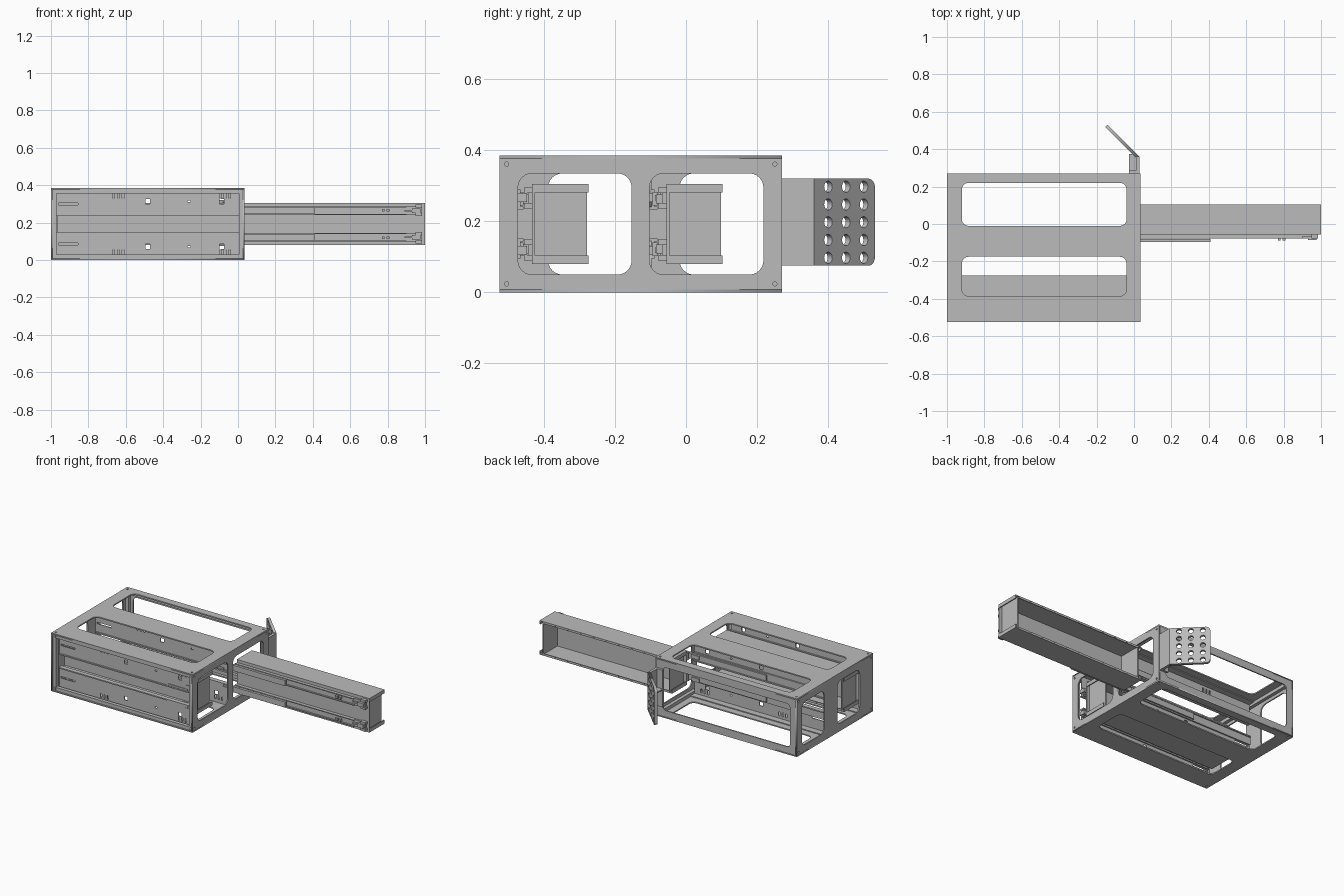
import bpy, math
from mathutils import Matrix, Vector

cube = bpy.data.objects.get("Cube")
if cube:
    bpy.data.objects.remove(cube, do_unlink=True)

steel = bpy.data.materials.new("steel_gray")
steel.use_nodes = True
tone = (0.5, 0.5, 0.5, 1)
steel.diffuse_color = tone
steel.node_tree.nodes["Principled BSDF"].inputs["Base Color"].default_value = tone

MID = 0.1925          # mirror height of the whole unit
H = 2 * MID
X0, X1, Y0, Y1 = -1.0, 0.035, -0.525, 0.27
T = 0.008             # sheet thickness


def add_mesh(name, mesh):
    obj = bpy.data.objects.new(name, mesh)
    bpy.context.collection.objects.link(obj)
    mesh.materials.clear()
    mesh.materials.append(steel)
    return obj


def box(name, x, y, z):
    """Box from (min, max) pairs."""
    verts = [(a, b, c) for a in x for b in y for c in z]
    faces = [(0, 1, 3, 2), (4, 6, 7, 5), (0, 4, 5, 1),
             (2, 3, 7, 6), (0, 2, 6, 4), (1, 5, 7, 3)]
    mesh = bpy.data.meshes.new(name)
    mesh.from_pydata(verts, [], faces)
    return add_mesh(name, mesh)


def mirrored(name, x, y, z):
    """Upper box and its copy below the mid height."""
    box("upper_" + name, x, y, z)
    box("lower_" + name, x, y, (H - z[1], H - z[0]))


def rounded(u, v, radii):
    """Rounded rectangle outline."""
    if not isinstance(radii, tuple):
        radii = (radii,) * 4
    pts = []
    corners = [(u[1], v[1], -1, -1), (u[0], v[1], 1, -1),
               (u[0], v[0], 1, 1), (u[1], v[0], -1, 1)]
    for i, ((cu, cv, su, sv), r) in enumerate(zip(corners, radii)):
        if r == 0:
            pts.append((cu, cv))
            continue
        for k in range(7):
            a = math.pi / 2 * (i + k / 6)
            pts.append((cu + su * r + r * math.cos(a), cv + sv * r + r * math.sin(a)))
    return pts


def circle(u, v, r, n=16):
    return [(u + r * math.cos(2 * math.pi * k / n), v + r * math.sin(2 * math.pi * k / n))
            for k in range(n)]


def sheet(name, loops, u_dir, v_dir, origin, thick=T):
    """Flat sheet with cut-outs; the first loop is the outline."""
    curve = bpy.data.curves.new(name, "CURVE")
    curve.dimensions = "2D"
    curve.fill_mode = "BOTH"
    curve.extrude = thick / 2
    for loop in loops:
        spline = curve.splines.new("POLY")
        spline.points.add(len(loop) - 1)
        for p, (u, v) in zip(spline.points, loop):
            p.co = (u, v, 0, 1)
        spline.use_cyclic_u = True
    temp = bpy.data.objects.new(name + "_curve", curve)
    bpy.context.collection.objects.link(temp)
    bpy.context.view_layer.update()
    dg = bpy.context.evaluated_depsgraph_get()
    mesh = bpy.data.meshes.new_from_object(temp.evaluated_get(dg))
    bpy.data.objects.remove(temp, do_unlink=True)
    u_dir, v_dir = Vector(u_dir), Vector(v_dir)
    m = Matrix((u_dir, v_dir, u_dir.cross(v_dir))).transposed().to_4x4()
    m.translation = Vector(origin)
    mesh.transform(m)
    return add_mesh(name, mesh)


XD, YD, ZD = (1, 0, 0), (0, 1, 0), (0, 0, 1)


def screw_holes(u, v):
    return [circle(a, b, 0.006, 12) for a in (u[0] + 0.02, u[1] - 0.02)
            for b in (v[0] + 0.024, v[1] - 0.024)]


# Top and bottom covers with two long slots
for name, z in (("top_cover", H - T / 2), ("bottom_cover", T / 2)):
    sheet(name, [rounded((X0, X1), (Y0, Y1), 0),
                 rounded((-0.92, -0.04), (-0.01, 0.22), 0.035),
                 rounded((-0.92, -0.04), (-0.385, -0.175), 0.035)]
          + screw_holes((X0, X1), (Y0, Y1)), XD, YD, (0, 0, z))

# Side walls with two windows; the drawer side has wider ones
for name, x, reach in (("left_wall", X1 - T / 2, 0.085), ("right_wall", X0 + T / 2, 0)):
    sheet(name, [rounded((Y0, Y1), (T, H - T), 0),
                 rounded((-0.388 - reach, -0.153), (0.05, H - 0.05), 0.04),
                 rounded((-0.018 - reach, 0.218), (0.05, H - 0.05), 0.04)]
          + screw_holes((Y0, Y1), (0, H)), YD, ZD, (x, 0, 0))

# Back frame
sheet("back_frame", [rounded((X0 + T, X1 - T), (T, H - T), 0),
                     rounded((-0.95, -0.02), (0.05, H - 0.05), 0.025)],
      XD, ZD, (0, Y1 - T / 2, 0))

# Corner beams of the housing, stepped at the front
B = 0.022
for side, xs in (("right", (X0 + T, X0 + T + B)), ("left", (X1 - T - B, X1 - T))):
    mirrored(side + "_depth_beam", xs, (Y0 + 0.004, Y1 - T), (H - T - B, H - T))
    for end, ys in (("front", (Y0 + 0.006, Y0 + 0.035)), ("back", (Y1 - T - B, Y1 - T))):
        box(side + "_" + end + "_post", xs, ys, (T + B, H - T - B))
mirrored("front_beam", (X0 + T + B, X1 - T - B), (Y0 + 0.006, Y0 + 0.03), (H - T - B, H - T))
mirrored("back_beam", (X0 + T + B, X1 - T - B), (Y1 - T - B, Y1 - T), (H - T - B, H - T))

# Front corner screws
for x in (X0 + T + B / 2, X1 - T - B / 2):
    for z in (T + B / 2, H - T - B / 2):
        sheet("front_screw", [circle(x, z, 0.01), circle(x, z, 0.005)],
              XD, ZD, (0, Y0 + 0.004, 0), 0.004)


def drawer(name, x0, web):
    """Channel drawer, open to the back, with end plates and hemmed edges."""
    x1, back = x0 + 0.97, web + 0.158
    lo, hi = 0.08, H - 0.08
    box(name + "_web", (x0, x1), (web, web + T), (lo, hi))
    mirrored(name + "_flange", (x0, x1), (web, back), (hi - 0.006, hi))
    for x in (x0 + 0.02, x1 - 0.026):
        box(name + "_end_plate", (x, x + 0.006), (web + 0.006, back - 0.004), (lo, hi))
    for x in (x0, x1 - 0.006):
        mirrored(name + "_end_tab", (x, x + 0.006), (web, back), (hi - 0.024, hi))
    n = 10
    step = 0.93 / n
    for i in range(n):
        a = x0 + 0.02 + i * step
        mirrored(name + "_hem", (a, a + step - 0.006), (back - 0.005, back), (hi - 0.014, hi))


def slides(name, x0, web):
    """Inner rail, latch and stops that travel with a drawer."""
    f = web - 0.022
    mirrored(name + "_inner_rail", (x0, x0 + 0.95), (web - 0.012, web), (0.24, 0.285))
    for z in (0.24, 0.28):
        mirrored(name + "_rail_edge", (x0, x0 + 0.87), (f, web - 0.01), (z, z + 0.006))
    mirrored(name + "_latch", (x0 + 0.9, x0 + 0.945), (f - 0.008, web), (0.25, 0.275))
    mirrored(name + "_latch_lever", (x0 + 0.86, x0 + 0.9), (f, web - 0.01), (0.258, 0.268))
    for z in (0.235, 0.28):
        mirrored(name + "_latch_ear", (x0 + 0.92, x0 + 0.955), (f, web), (z, z + 0.016))
    for dx in (0.74, 0.765):
        mirrored(name + "_stop", (x0 + dx, x0 + dx + 0.014), (f - 0.01, web), (0.258, 0.274))


def mount(name, web):
    """Fixed angle brackets and outer rails inside the housing."""
    y = web - 0.045
    for flip in (False, True):
        tag = ("lower_" if flip else "upper_") + name
        fz = (lambda a, b: (H - b, H - a)) if flip else (lambda a, b: (a, b))
        cuts = [((-0.495, -0.47), (0.3, 0.325)), ((-0.1, -0.075), (0.3, 0.325)),
                ((-0.96, -0.855), (0.295, 0.305)), ((-0.27, -0.255), (0.31, 0.318))]
        cuts += [((a, a + 0.01), (0.33, 0.355))
                 for a in (-0.67, -0.645, -0.62, -0.1, -0.075, -0.05)]
        loops = [rounded((X0 + 0.03, 0.005), fz(0.24, 0.375), 0)]
        loops += [rounded(u, fz(*v), 0) for u, v in cuts]
        sheet(tag + "_bracket", loops, XD, ZD, (0, y, 0), 0.006)
    mirrored(name + "_bracket_foot", (X0 + 0.03, 0.005), (y, y + 0.045), (0.371, 0.377))
    mirrored(name + "_outer_rail", (X0 + 0.03, 0.005), (y, y + 0.012), (0.236, 0.29))
    mirrored(name + "_rail_lip", (X0 + 0.03, 0.005), (y - 0.01, y + 0.02), (0.234, 0.242))
    mirrored(name + "_rail_catch", (-0.18, -0.03), (y - 0.008, y), (0.243, 0.254))
    mirrored(name + "_rail_clip", (-0.045, 0.01), (y - 0.008, y + 0.03), (0.255, 0.28))


# Closed drawer at the front, pulled-out drawer at the back
for name, x0, web, mid_x in (("closed_drawer", -0.965, -0.433, (-0.965, 0.0)),
                             ("open_drawer", 0.03, -0.055, (-0.53, 0.41))):
    drawer(name, x0, web)
    slides(name, x0, web)
    mount(name, web)
    mirrored(name + "_middle_rail", mid_x, (web - 0.04, web - 0.024), (0.245, 0.282))

# Angled grip plate with a grid of holes
G = 0.018
lo, hi = 0.075, 0.32
s = math.sqrt(0.5)
box("grip_upright", (0.012, 0.03), (Y1, 0.36), (lo, hi))
box("grip_foot", (-0.028, 0.012), (Y1, Y1 + 0.015), (lo, hi))
box("grip_gusset", (-0.028, 0.012), (Y1, 0.375), (MID - 0.004, MID + 0.004))
holes = [circle(u, lo + 0.0225 + 0.05 * k, 0.016)
         for u in (0.057, 0.128, 0.199) for k in range(5)]
sheet("grip_plate", [rounded((0, 0.243), (lo, hi), (0.025, 0, 0, 0.025))] + holes,
      (-s, s, 0), ZD, (0.03 - s * G / 2, 0.36 - s * G / 2, 0), G)
